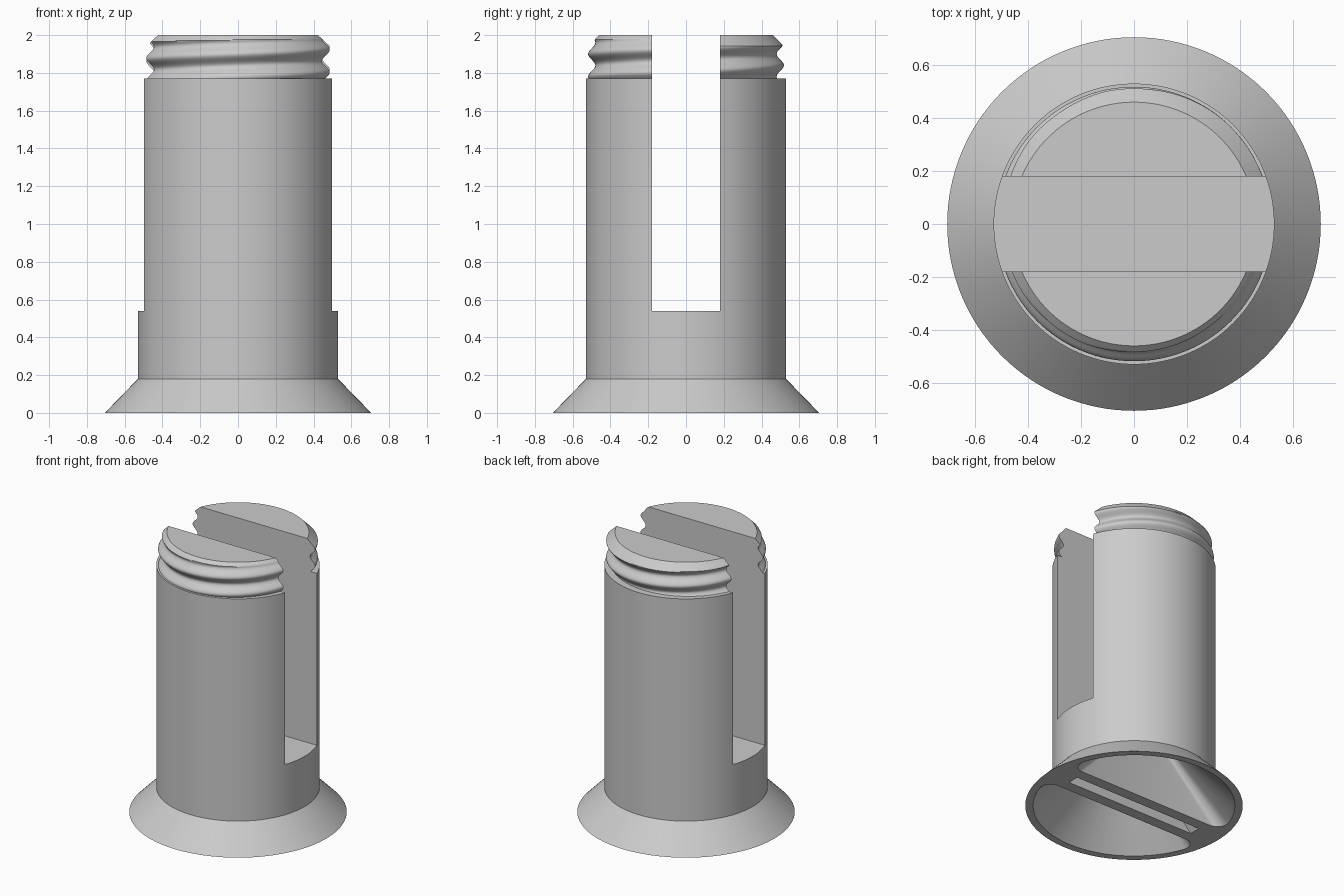
import bpy, bmesh, math
from math import cos, sin, pi, sqrt, atan2

cube = bpy.data.objects.get("Cube")
if cube:
    bpy.data.objects.remove(cube, do_unlink=True)

SEGMENTS = 128
PITCH = 0.12
SHOULDER = 1.77

grey = bpy.data.materials.new("plain_grey")
grey.use_nodes = True
grey.diffuse_color = (0.6, 0.6, 0.6, 1)
grey.node_tree.nodes["Principled BSDF"].inputs["Base Color"].default_value = (0.6, 0.6, 0.6, 1)


def loft(name, rings):
    """Closed solid through a list of rings with equal point counts."""
    bm = bmesh.new()
    loops = [[bm.verts.new(p) for p in ring] for ring in rings]
    count = len(loops[0])
    for low, high in zip(loops, loops[1:]):
        for i in range(count):
            j = (i + 1) % count
            bm.faces.new((low[i], low[j], high[j], high[i]))
    bm.faces.new(loops[0][::-1])
    bm.faces.new(loops[-1])
    bmesh.ops.recalc_face_normals(bm, faces=bm.faces)
    mesh = bpy.data.meshes.new(name)
    bm.to_mesh(mesh)
    bm.free()
    mesh.materials.append(grey)
    obj = bpy.data.objects.new(name, mesh)
    bpy.context.scene.collection.objects.link(obj)
    return obj


def circle(radius, z):
    angles = [2 * pi * i / SEGMENTS for i in range(SEGMENTS)]
    return [(radius * cos(a), radius * sin(a), z) for a in angles]


def thread_ring(z):
    """Section of a right-handed rounded thread, limited by the top chamfer."""
    ring = []
    for i in range(SEGMENTS):
        a = 2 * pi * i / SEGMENTS
        wave = cos(2 * pi * (z - 1.87) / PITCH - (a - pi))
        r = min(0.499 + 0.019 * wave, 0.46 + 2 - z)
        ring.append((r * cos(a), r * sin(a), z))
    return ring


def rectangle(half_x, half_y, z):
    return [(-half_x, -half_y, z), (half_x, -half_y, z),
            (half_x, half_y, z), (-half_x, half_y, z)]


def half_round(z, side):
    """Rounded D section that narrows with height."""
    radius = 0.655 - z
    fillet = 0.12 * radius
    cy = 0.12 + fillet
    cx = sqrt((radius - fillet) ** 2 - cy ** 2)
    start = atan2(cy, cx)
    right = []
    for i in range(9):
        a = -pi / 2 + (start + pi / 2) * i / 8
        right.append((cx + fillet * cos(a), cy + fillet * sin(a)))
    arc = [start + (pi - 2 * start) * i / 48 for i in range(1, 48)]
    outline = right + [(radius * cos(a), radius * sin(a)) for a in arc]
    outline += [(-x, y) for x, y in reversed(right)]
    return [(x, side * y, z) for x, y in outline]


# Flared foot, barrel and threaded neck
steps = 40
neck = [thread_ring(SHOULDER + (2 - SHOULDER) * i / steps) for i in range(steps + 1)]
body = loft("slotted_threaded_post",
            [circle(0.705, 0), circle(0.53, 0.18), circle(0.53, SHOULDER)] + neck)

# Cross slot, tapered underside pockets and the thin slit between them
cutters = [loft("cross_slot_cutter", [rectangle(1, 0.18, 0.54), rectangle(1, 0.18, 2.2)]),
           loft("slit_cutter", [rectangle(0.535, 0.041, -0.02), rectangle(0.065, 0.041, 0.45)])]
for side in (1, -1):
    cutters.append(loft("pocket_cutter", [half_round(-0.02, side), half_round(0.46, side)]))

bpy.ops.object.select_all(action='DESELECT')
body.select_set(True)
bpy.context.view_layer.objects.active = body
for cutter in cutters:
    cutter.hide_render = True
    cut = body.modifiers.new("cut", 'BOOLEAN')
    cut.operation = 'DIFFERENCE'
    cut.solver = 'EXACT'
    cut.object = cutter
    bpy.ops.object.modifier_apply(modifier=cut.name)
    bpy.data.objects.remove(cutter, do_unlink=True)

bpy.ops.object.shade_smooth_by_angle(angle=math.radians(30))
